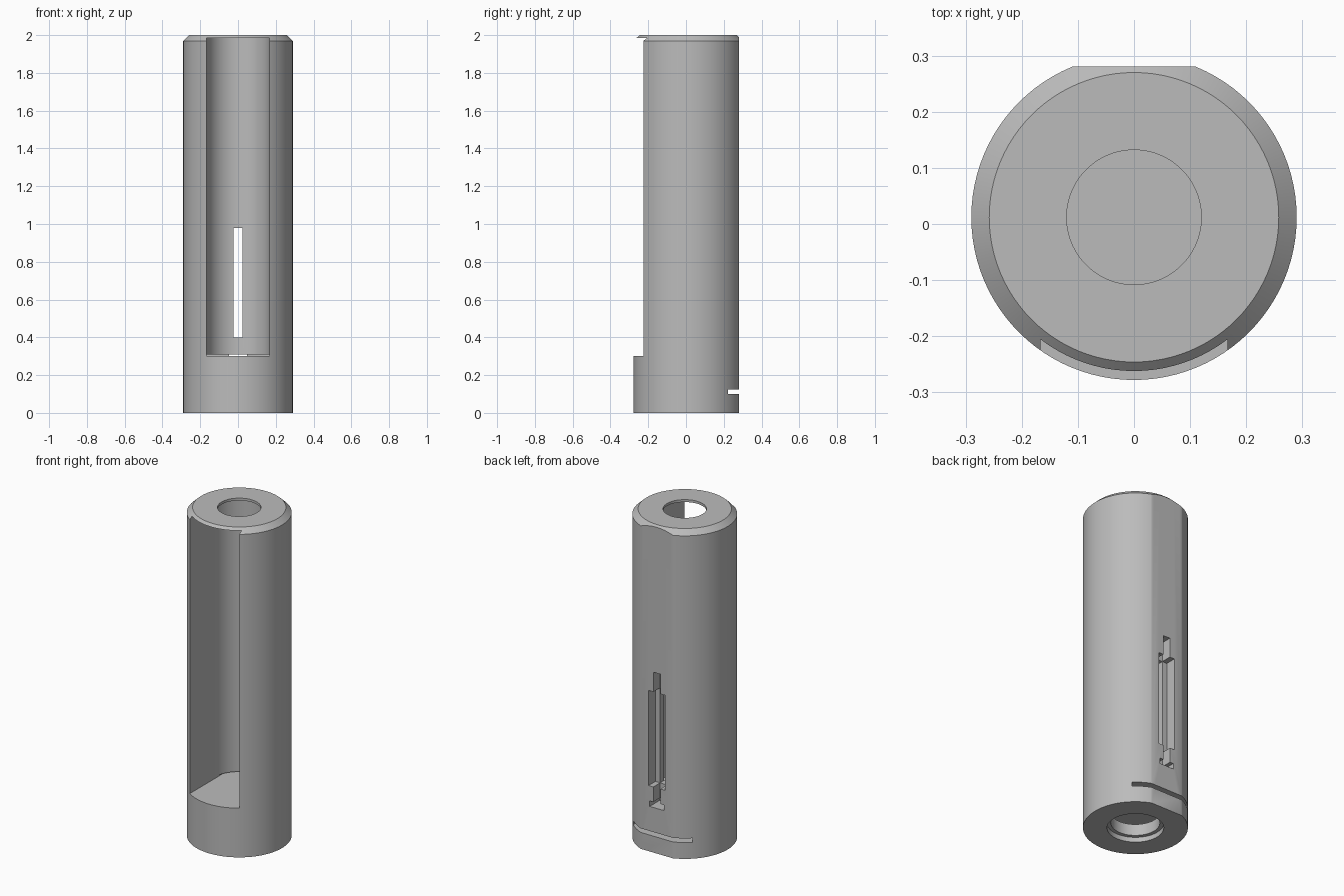
import bpy, bmesh, math

cube = bpy.data.objects.get("Cube")
if cube:
    bpy.data.objects.remove(cube, do_unlink=True)

CY = 0.012          # axis of the tube in y
SEGS = 96

grey = bpy.data.materials.new("plain_grey")
grey.use_nodes = True
colour = (0.5, 0.5, 0.5, 1)
grey.diffuse_color = colour
grey.node_tree.nodes["Principled BSDF"].inputs["Base Color"].default_value = colour


def add_object(name, bm):
    bmesh.ops.recalc_face_normals(bm, faces=bm.faces)
    mesh = bpy.data.meshes.new(name)
    bm.to_mesh(mesh)
    bm.free()
    mesh.materials.append(grey)
    obj = bpy.data.objects.new(name, mesh)
    bpy.context.collection.objects.link(obj)
    return obj


def prism(name, outline, z0, z1):
    """Extrude a flat outline from z0 to z1."""
    bm = bmesh.new()
    face = bm.faces.new([bm.verts.new((x, y, z0)) for x, y in outline])
    top = bmesh.ops.extrude_face_region(bm, geom=[face])["geom"]
    verts = [v for v in top if isinstance(v, bmesh.types.BMVert)]
    bmesh.ops.translate(bm, verts=verts, vec=(0, 0, z1 - z0))
    return add_object(name, bm)


def box(name, half_x, y0, y1, z0, z1):
    return prism(name, [(-half_x, y0), (half_x, y0), (half_x, y1), (-half_x, y1)], z0, z1)


def disc(name, r, z0, z1):
    steps = [2 * math.pi * i / SEGS for i in range(SEGS)]
    return prism(name, [(r * math.cos(a), CY + r * math.sin(a)) for a in steps], z0, z1)


def u_slot(name, r, side, z0, z1):
    """Half circle with straight walls; side = -1 opens to the front, 1 to the back."""
    steps = [math.pi * i / 48 for i in range(49)]
    arc = [(r * math.cos(a), CY - side * r * math.sin(a)) for a in steps]
    return prism(name, arc + [(-r, side * 0.4), (r, side * 0.4)], z0, z1)


# Main tube with a chamfered top rim
profile = [(0.29, 0), (0.29, 1.97), (0.258, 2)]
bm = bmesh.new()
rings = []
for r, z in profile:
    rings.append([bm.verts.new((r * math.cos(2 * math.pi * i / SEGS),
                                CY + r * math.sin(2 * math.pi * i / SEGS), z))
                  for i in range(SEGS)])
for low, high in zip(rings, rings[1:]):
    for i in range(SEGS):
        j = (i + 1) % SEGS
        bm.faces.new((low[i], low[j], high[j], high[i]))
bm.faces.new(rings[0])
bm.faces.new(rings[-1])
body = add_object("tube_body", bm)

cutters = [
    # Flat along the back
    box("back_flat_cutter", 0.4, 0.281, 0.5, -0.1, 2.1),
    # Long front channel, its floor undercut, and the top hole
    u_slot("channel_cutter", 0.167, -1, 0.3, 1.985),
    box("undercut_cutter", 0.1669, -0.1, 0.2, 0.3, 0.31),
    disc("top_hole_cutter", 0.12, 1.9, 2.1),
    # Stepped slot in the back wall
    box("through_slot_cutter", 0.024, 0.1, 0.4, 0.4, 0.98),
    box("wide_recess_cutter", 0.056, 0.215, 0.4, 0.4, 0.98),
    box("narrow_recess_cutter", 0.0235, 0.216, 0.4, 0.29, 1.1),
    box("foot_slot_cutter", 0.048, 0.185, 0.4, 0.275, 0.309),
    # Clip slot and stepped bore in the base
    u_slot("clip_slot_cutter", 0.2, 1, 0.1, 0.125),
    disc("bore_cutter", 0.135, -0.1, 0.11),
    disc("counterbore_cutter", 0.157, -0.1, 0.03),
]

bpy.ops.object.select_all(action="DESELECT")
body.select_set(True)
bpy.context.view_layer.objects.active = body
for cutter in cutters:
    cutter.hide_render = True
    mod = body.modifiers.new(cutter.name, "BOOLEAN")
    mod.operation = "DIFFERENCE"
    mod.solver = "EXACT"
    mod.object = cutter
    bpy.ops.object.modifier_apply(modifier=mod.name)
for cutter in cutters:
    bpy.data.objects.remove(cutter, do_unlink=True)

bpy.ops.object.shade_smooth_by_angle(angle=math.radians(25))
